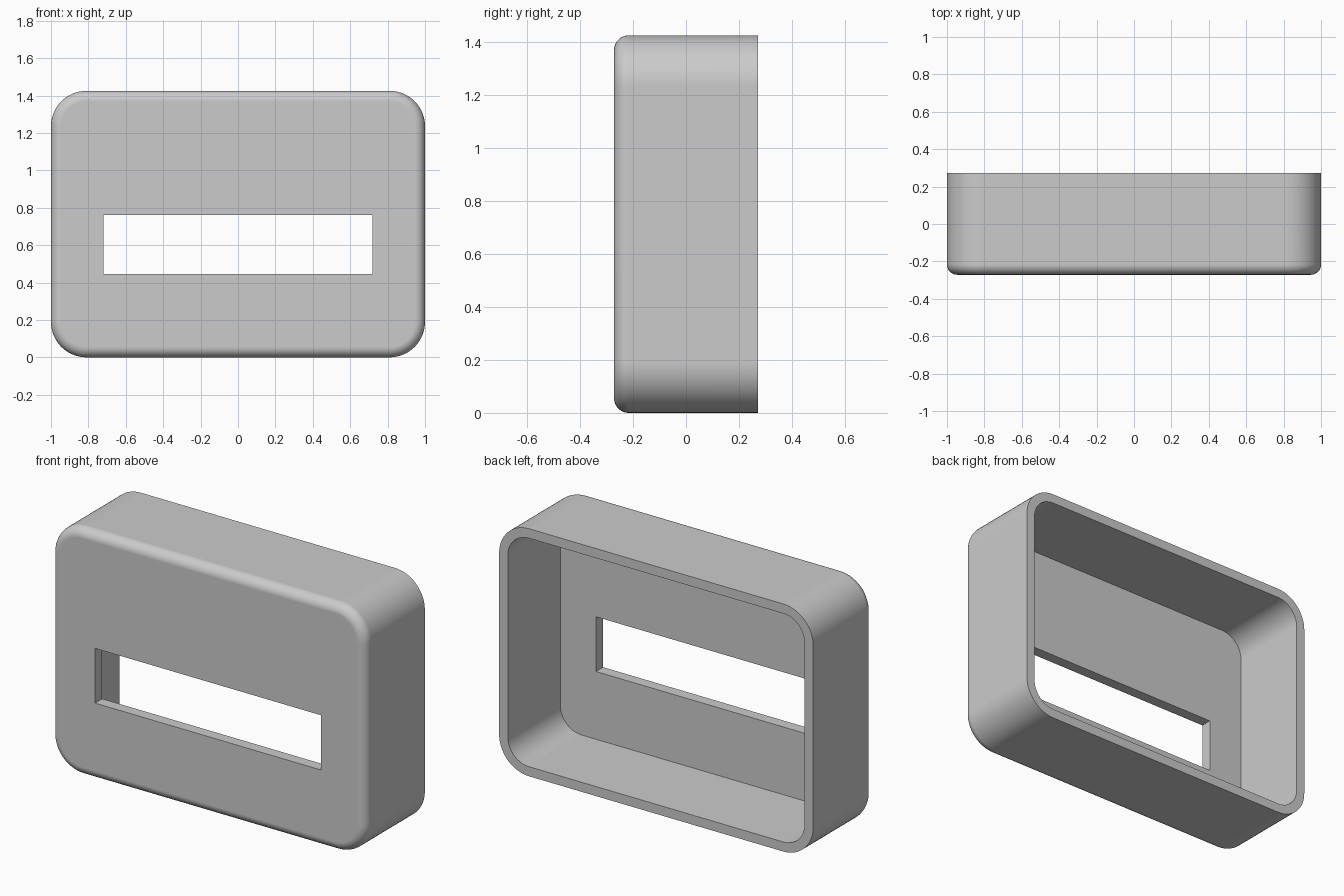
import bpy, bmesh
from math import sin, cos, pi

WIDTH, DEPTH, HEIGHT = 2.0, 0.543, 1.425
CORNER, FILLET = 0.19, 0.055
WALL, PLATE = 0.055, 0.065
FRONT, BACK = -DEPTH / 2, DEPTH / 2

cube = bpy.data.objects.get("Cube")
if cube:
    bpy.data.objects.remove(cube, do_unlink=True)

grey = bpy.data.materials.new("plain grey")
grey.use_nodes = True
colour = (0.6, 0.6, 0.6, 1)
grey.diffuse_color = colour
grey.node_tree.nodes["Principled BSDF"].inputs["Base Color"].default_value = colour


def rounded_outline(inset, steps=14):
    """Rounded rectangle in x and z, shrunk by the inset."""
    radius = CORNER - inset
    cx, cz = WIDTH / 2 - CORNER, HEIGHT / 2 - CORNER
    points = []
    for quarter, (sx, sz) in enumerate([(1, 1), (-1, 1), (-1, -1), (1, -1)]):
        for i in range(steps + 1):
            a = (quarter + i / steps) * pi / 2
            points.append((sx * cx + radius * cos(a),
                           HEIGHT / 2 + sz * cz + radius * sin(a)))
    return points


def loft(name, sections):
    """Closed solid through (y, outline) sections."""
    bm = bmesh.new()
    rings = [[bm.verts.new((x, y, z)) for x, z in outline] for y, outline in sections]
    for a, b in zip(rings, rings[1:]):
        for i in range(len(a)):
            j = (i + 1) % len(a)
            bm.faces.new((a[i], a[j], b[j], b[i]))
    bm.faces.new(rings[0])
    bm.faces.new(rings[-1])
    bmesh.ops.recalc_face_normals(bm, faces=bm.faces)
    mesh = bpy.data.meshes.new(name)
    bm.to_mesh(mesh)
    bm.free()
    mesh.materials.append(grey)
    obj = bpy.data.objects.new(name, mesh)
    bpy.context.collection.objects.link(obj)
    return obj


# Outer body with a rounded front edge
sections = [(BACK, rounded_outline(0))]
for i in range(11):
    t = i / 10 * pi / 2
    sections.append((FRONT + FILLET * (1 - sin(t)),
                     rounded_outline(FILLET * (1 - cos(t)))))
housing = loft("housing", sections)

# Open cavity at the back, and the slot through the front plate
inner = rounded_outline(WALL)
cavity = loft("cavity_cutter", [(FRONT + PLATE, inner), (BACK + 0.1, inner)])
slot = [(-0.72, 0.445), (0.718, 0.445), (0.718, 0.76), (-0.72, 0.76)]
window = loft("window_cutter", [(FRONT - 0.1, slot), (FRONT + PLATE + 0.1, slot)])

bpy.context.view_layer.objects.active = housing
for cutter in (cavity, window):
    cutter.hide_render = True
    cut = housing.modifiers.new("cut", "BOOLEAN")
    cut.operation = "DIFFERENCE"
    cut.solver = "EXACT"
    cut.object = cutter
    bpy.ops.object.modifier_apply(modifier=cut.name)
    bpy.data.objects.remove(cutter, do_unlink=True)

# Smooth rounds with sharp rims
bpy.ops.object.select_all(action="DESELECT")
housing.select_set(True)
bpy.ops.object.shade_smooth_by_angle(angle=pi / 6)
weighted = housing.modifiers.new("flat_panels", "WEIGHTED_NORMAL")
weighted.keep_sharp = True
